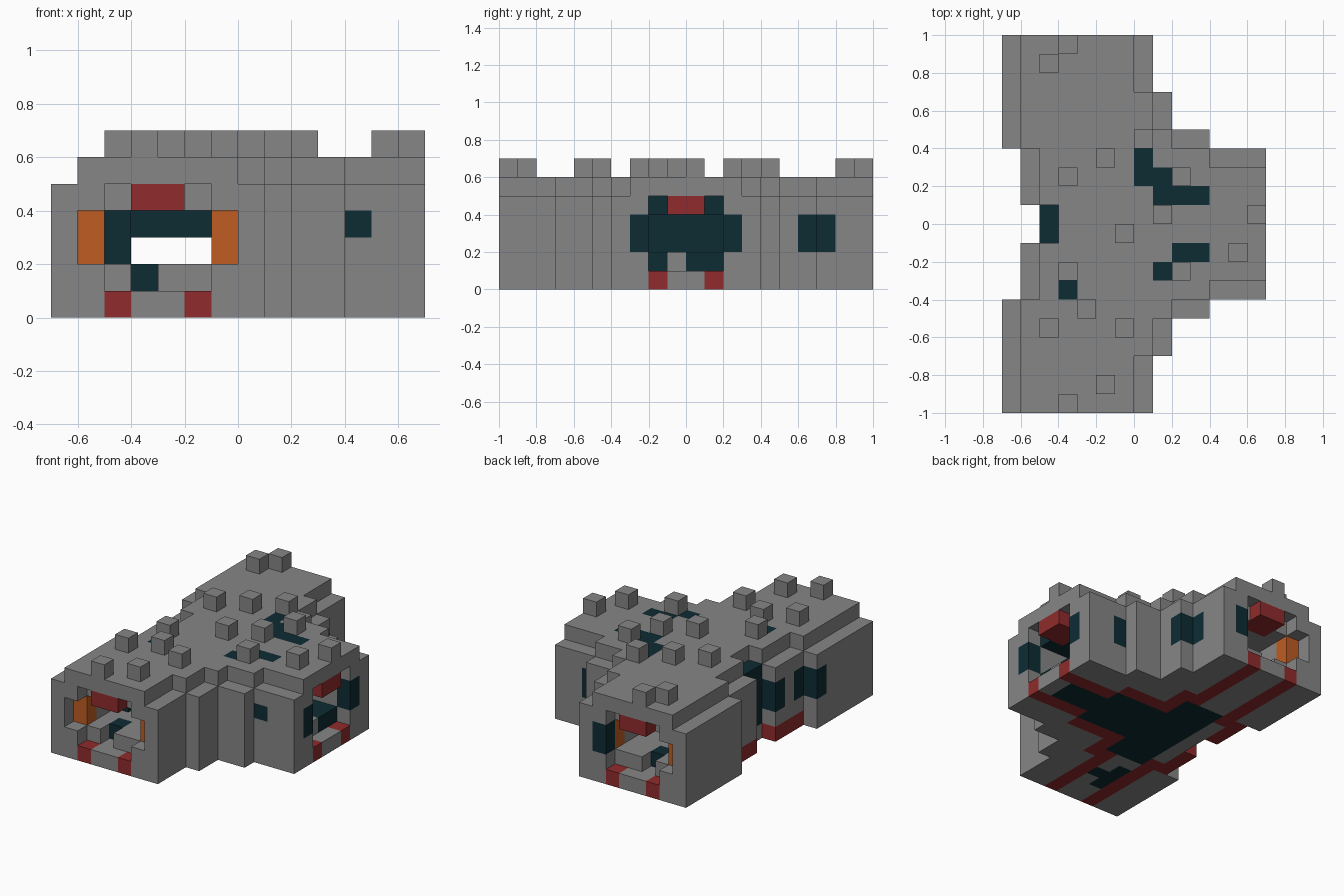
import bpy
import bmesh

UNIT = 0.1

old = bpy.data.objects.get("Cube")
if old:
    bpy.data.objects.remove(old, do_unlink=True)


def material(name, rgb):
    mat = bpy.data.materials.new(name)
    mat.use_nodes = True
    mat.diffuse_color = (*rgb, 1)
    mat.node_tree.nodes["Principled BSDF"].inputs["Base Color"].default_value = (*rgb, 1)
    return mat


grey = material("stone_grey", (0.24, 0.24, 0.24))
teal = material("dark_teal", (0.004, 0.025, 0.034))
red = material("brick_red", (0.28, 0.024, 0.025))
orange = material("lamp_orange", (0.52, 0.107, 0.016))

cells = {}  # block position -> part name


def fill(part, x0, x1, y0, y1, z0, z1, mirror=False):
    """Fill a box of blocks with a part; part None carves it away."""
    for x in range(x0, x1):
        for y in range(y0, y1):
            for z in range(z0, z1):
                for yy in ((y, -1 - y) if mirror else (y,)):
                    if part:
                        cells[x, yy, z] = part
                    else:
                        cells.pop((x, yy, z), None)


# Stepped walls, the same front and back
for y0, y1, x0, x1 in ((7, 10, -7, 1), (5, 7, -7, 2), (4, 5, -7, 4),
                       (1, 4, -6, 7), (0, 1, -5, 7)):
    fill("stone_walls", x0, x1, y0, y1, 0, 5, True)

# Roof slab set in from the stepped sides, flush at the three tunnel mouths
plan = {(x, y) for x, y, z in cells}
for x, y in plan:
    sides_in = x == 6 or ((x + 1, y) in plan and (x - 1, y) in plan)
    ends_in = all((x, n) in plan or abs(n + 0.5) > 10 for n in (y - 1, y + 1))
    if ends_in and sides_in and (x - 1, y) in plan:
        cells[x, y, 5] = "stone_roof"

# Studs scattered on the roof
for x, y in ((-4, 9), (-5, 8), (-4, 2), (-2, 3), (0, 4), (2, 2), (1, 0), (6, 0),
             (-1, -1), (5, -2), (2, -3), (-4, -3), (-3, -5), (-5, -6),
             (-1, -6), (-2, -9), (-4, -10)):
    cells[x, y, 6] = "roof_studs"

# Dark veins showing in the roof
for x0, x1, y0, y1 in ((0, 1, 2, 4), (1, 2, 1, 3), (2, 4, 1, 2),
                       (2, 4, -2, -1), (1, 2, -3, -2), (-4, -3, -4, -3)):
    fill("roof_veins", x0, x1, y0, y1, 5, 6)

# Dark lining of the junction: floor, ceiling and far wall
fill("dark_lining", -5, 0, -4, 4, 1, 2)
fill("dark_lining", 0, 6, -2, 2, 1, 2)
fill("dark_lining", -5, 5, -2, 2, 4, 5)
fill("dark_lining", -5, -4, -3, 3, 1, 5)

# Dark patches in the outer walls
for x, y in ((0, 7), (1, 6), (4, 3), (-5, -1), (-6, -2), (-6, -4), (-7, -5)):
    fill("wall_patches", x, x + 1, y, y + 1, 2, 4)
fill("wall_patches", 4, 5, -4, -3, 3, 4)

# Through tunnel and side tunnel
fill(None, -5, -1, -10, 10, 2, 4)
fill(None, -4, 7, -2, 2, 2, 4)
fill("dark_lining", -5, -4, -3, 3, 2, 4)

# Recessed mouths of the through tunnel
fill(None, -6, 0, 9, 10, 2, 4, True)
fill(None, -5, -1, 9, 10, 1, 5, True)
fill(None, -4, -3, 8, 9, 1, 2, True)
fill("dark_lining", -4, -3, 7, 8, 1, 2, True)
fill("dark_jamb", -1, 0, 9, 10, 2, 4)
for x in (-6, -1):
    fill("lamps", x, x + 1, 8, 9, 2, 4, True)
fill("red_lintels", -4, -2, 8, 10, 4, 5, True)

# Dark beams and a pillar inside the tunnel
fill("dark_beams", -5, -1, 4, 5, 3, 4, True)
fill("dark_beams", -5, -4, 5, 6, 2, 4, True)

# Mouth of the side tunnel
fill(None, 6, 7, -2, 2, 1, 5)
fill("dark_jamb", 6, 7, 2, 3, 2, 4, True)
fill("dark_lining", 5, 6, 1, 2, 4, 5, True)
fill("red_lintels", 5, 7, -1, 1, 4, 5)
fill("stone_walls", 5, 6, -1, 0, 1, 2)

# Dark bed and red rails in the ground layer
fill("dark_bed", -4, -1, -4, 4, 0, 1)
fill("dark_bed", -1, 6, -2, 2, 0, 1)
fill("dark_bed", -4, -3, -8, -5, 0, 1)
fill("dark_bed", -3, -2, -7, -6, 0, 1)
fill("red_rails", -5, -4, 3, 10, 0, 1, True)
fill("red_rails", -6, -5, 1, 4, 0, 1, True)
fill("red_rails", -2, -1, 4, 10, 0, 1, True)
fill("red_rails", -1, 0, 2, 5, 0, 1, True)
fill("red_rails", 0, 3, 2, 3, 0, 1, True)
fill("red_rails", 3, 7, 1, 2, 0, 1, True)

colours = {"stone_walls": grey, "stone_roof": grey, "roof_studs": grey,
           "roof_veins": teal, "dark_lining": teal, "wall_patches": teal,
           "dark_jamb": teal, "dark_beams": teal, "dark_bed": teal,
           "red_lintels": red, "red_rails": red, "lamps": orange}


def skin(part, mat):
    """Build one part from the exposed faces of its blocks."""
    bm = bmesh.new()
    for pos in [p for p, name in cells.items() if name == part]:
        for axis in range(3):
            for side in (0, 1):
                near = list(pos)
                near[axis] += 2 * side - 1
                if tuple(near) in cells:
                    continue
                corners = []
                for u, v in ((0, 0), (1, 0), (1, 1), (0, 1)):
                    c = list(pos)
                    c[axis] += side
                    c[(axis + 1) % 3] += u
                    c[(axis + 2) % 3] += v
                    corners.append(bm.verts.new([k * UNIT for k in c]))
                bm.faces.new(corners if side else corners[::-1])
    bmesh.ops.remove_doubles(bm, verts=bm.verts, dist=UNIT / 100)
    mesh = bpy.data.meshes.new(part)
    bm.to_mesh(mesh)
    bm.free()
    mesh.materials.append(mat)
    bpy.context.scene.collection.objects.link(bpy.data.objects.new(part, mesh))


for part, mat in colours.items():
    skin(part, mat)
